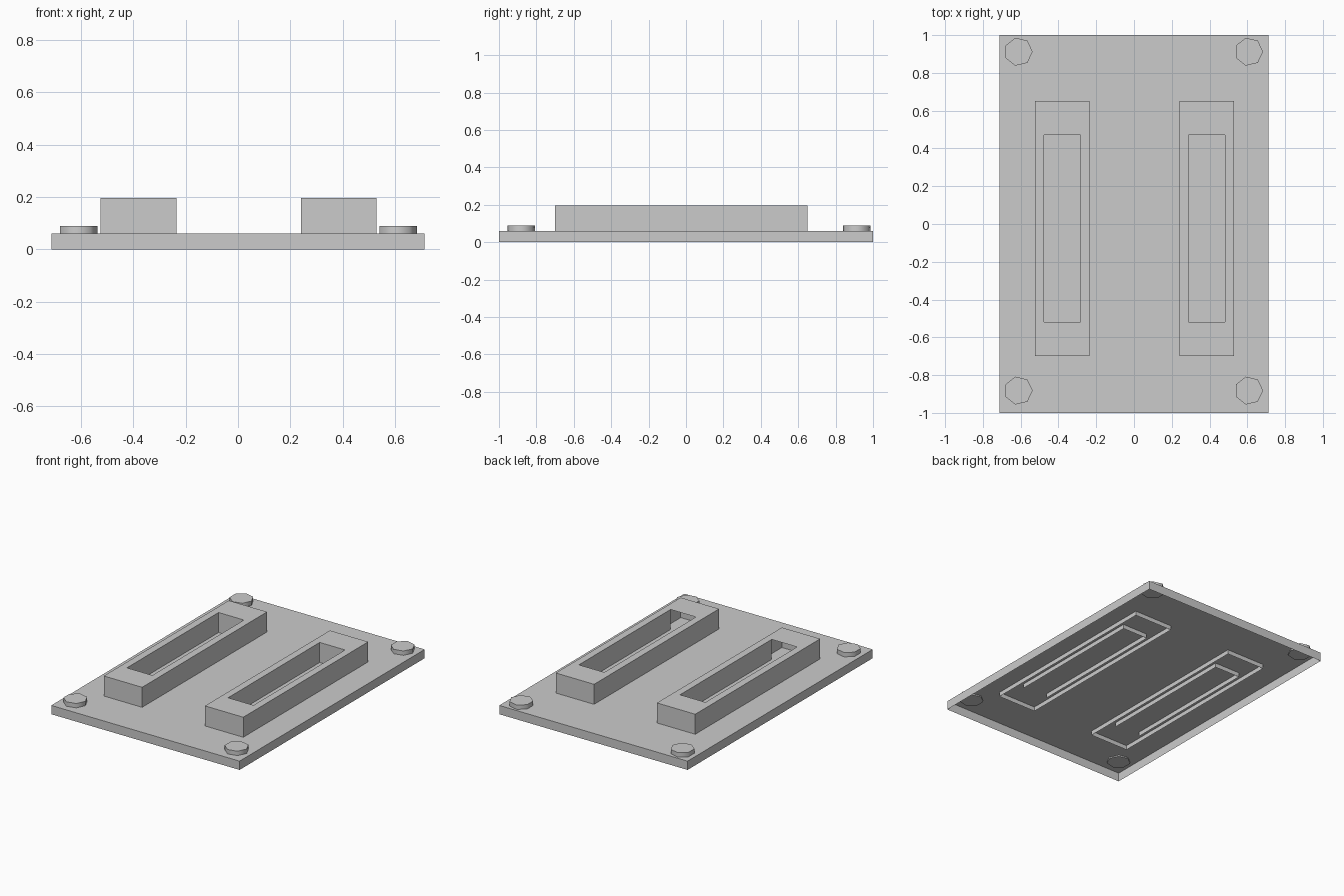
import bpy, bmesh, math

if "Cube" in bpy.data.objects:
    bpy.data.objects.remove(bpy.data.objects["Cube"])


def finish(name, bm):
    mesh = bpy.data.meshes.new(name)
    bm.to_mesh(mesh)
    bm.free()
    obj = bpy.data.objects.new(name, mesh)
    bpy.context.collection.objects.link(obj)
    return obj


def ring(bm, x, y, hx, hy, z):
    return [bm.verts.new((x + sx * hx, y + sy * hy, z))
            for sx, sy in ((-1, -1), (1, -1), (1, 1), (-1, 1))]


def bridge(bm, a, b, skip=()):
    for i in range(4):
        if i not in skip:
            j = (i + 1) % 4
            bm.faces.new((a[i], a[j], b[j], b[i]))


# Thin base plate, open underneath
bm = bmesh.new()
low = ring(bm, 0, 0, 0.712, 1.0, 0)
top = ring(bm, 0, 0, 0.712, 1.0, 0.06)
bridge(bm, low, top)
bm.faces.new(top)
finish("base_plate", bm)


# Raised slot housings: open below, slot lining has no front wall
def slot_housing(name, x):
    bm = bmesh.new()
    outer_low = ring(bm, x, -0.025, 0.145, 0.675, 0.03)
    outer_top = ring(bm, x, -0.025, 0.145, 0.675, 0.197)
    inner_top = ring(bm, x, -0.025, 0.096, 0.495, 0.197)
    inner_low = ring(bm, x, -0.025, 0.096, 0.495, 0.03)
    bridge(bm, outer_low, outer_top)
    bridge(bm, outer_top, inner_top)
    bridge(bm, inner_top, inner_low, skip=(0,))
    finish(name, bm)


slot_housing("left_slot_housing", -0.380)
slot_housing("right_slot_housing", 0.385)


# Seven-sided screw heads at the corners, smooth round the side
def screw_head(name, x, y):
    bm = bmesh.new()
    r, n = 0.0755, 7
    pts = [(x + r * math.cos(math.tau * i / n), y + r * math.sin(math.tau * i / n))
           for i in range(n)]
    low = [bm.verts.new((px, py, 0.052)) for px, py in pts]
    top = [bm.verts.new((px, py, 0.09)) for px, py in pts]
    for i in range(n):
        j = (i + 1) % n
        bm.faces.new((low[i], low[j], top[j], top[i])).smooth = True
    bm.faces.new(top)
    bm.faces.new(low[::-1])
    for e in bm.edges:
        e.smooth = abs(e.verts[0].co.z - e.verts[1].co.z) > 0.01
    finish(name, bm)


for side, x in (("left", -0.612), ("right", 0.608)):
    for end, y in (("front", -0.882), ("back", 0.912)):
        screw_head(f"{end}_{side}_screw", x, y)
